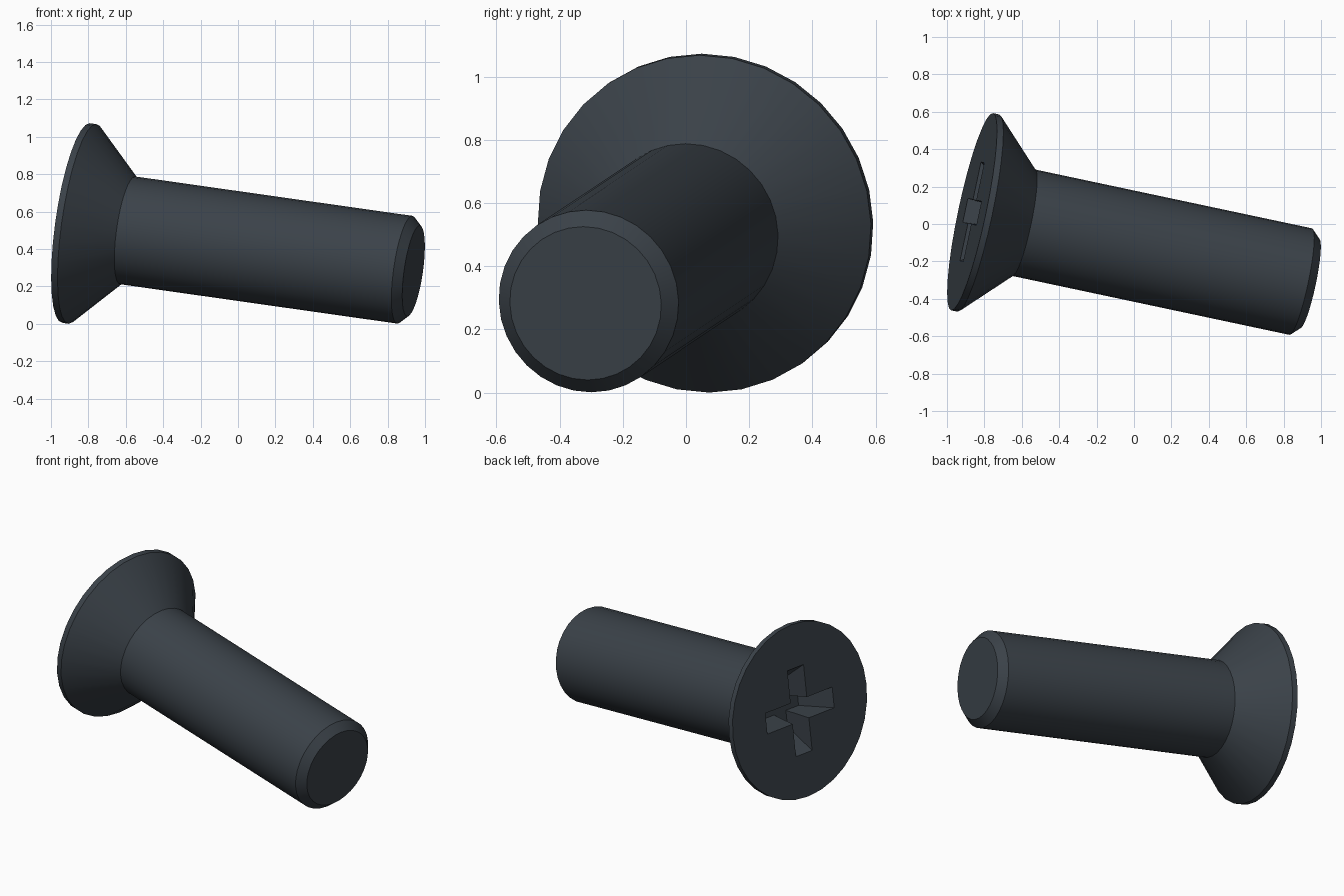
import bpy
import bmesh
from math import pi, radians
from mathutils import Vector, Matrix

cube = bpy.data.objects.get("Cube")
if cube:
    bpy.data.objects.remove(cube, do_unlink=True)

SIDES = 32
HEAD_R, SHAFT_R, TIP_R = 0.539, 0.291, 0.245
RIM, NECK, LENGTH, CHAMFER = 0.035, 0.285, 1.862, 0.048

steel = bpy.data.materials.new("dark steel")
steel.use_nodes = True
colour = (0.043, 0.054, 0.066, 1)
steel.diffuse_color = colour
bsdf = steel.node_tree.nodes["Principled BSDF"]
bsdf.inputs["Base Color"].default_value = colour
bsdf.inputs["Roughness"].default_value = 0.5


def make_object(name, bm):
    bmesh.ops.recalc_face_normals(bm, faces=bm.faces)
    mesh = bpy.data.meshes.new(name)
    bm.to_mesh(mesh)
    bm.free()
    mesh.materials.append(steel)
    obj = bpy.data.objects.new(name, mesh)
    bpy.context.collection.objects.link(obj)
    return obj


# Screw body: half profile turned about z, head face at zero, tip at LENGTH
bm = bmesh.new()
profile = [(HEAD_R, 0), (HEAD_R, RIM), (SHAFT_R, NECK),
           (SHAFT_R, LENGTH - CHAMFER), (TIP_R, LENGTH)]
rings = [[bm.verts.new(Matrix.Rotation(2 * pi * i / SIDES, 3, "Z") @ Vector((r, 0, z)))
          for i in range(SIDES)] for r, z in profile]
for low, high in zip(rings, rings[1:]):
    for i in range(SIDES):
        j = (i + 1) % SIDES
        bm.faces.new((low[i], low[j], high[j], high[i]))
bm.faces.new(rings[0])
bm.faces.new(rings[-1])
screw = make_object("countersunk_screw", bm)


# Cross recess cutter: plus-shaped outline tapering to a smaller floor
def cross_ring(bm, arm, half, z):
    quarter = [Vector((arm, -half, z)), Vector((arm, half, z)), Vector((half, half, z))]
    return [bm.verts.new(Matrix.Rotation(pi / 2 * k, 3, "Z") @ p)
            for k in range(4) for p in quarter]


bm = bmesh.new()
DEPTH, OUT = 0.18, 0.02
mouth = cross_ring(bm, 0.283, 0.067, -OUT)
floor = cross_ring(bm, 0.15, 0.048, DEPTH)
for i in range(len(mouth)):
    j = (i + 1) % len(mouth)
    bm.faces.new((mouth[i], mouth[j], floor[j], floor[i]))
bm.faces.new(mouth)
bm.faces.new(floor)
cutter = make_object("recess_cutter", bm)
cutter.hide_render = True

bpy.context.view_layer.objects.active = screw
screw.select_set(True)
cut = screw.modifiers.new("cross_recess", "BOOLEAN")
cut.operation = "DIFFERENCE"
cut.solver = "EXACT"
cut.object = cutter
bpy.ops.object.modifier_apply(modifier=cut.name)
bpy.data.objects.remove(cutter, do_unlink=True)

# Lean the screw so that it rests on head rim and tip
axis = Vector((1, -0.2125, -0.142)).normalized()
side = Vector((-axis.y, axis.x, 0)).normalized()
up = axis.cross(side)
mesh = screw.data
mesh.transform(Matrix((side, up, axis)).transposed().to_4x4())
points = [v.co for v in mesh.vertices]
lo = Vector([min(p[k] for p in points) for k in range(3)])
hi = Vector([max(p[k] for p in points) for k in range(3)])
mid = (lo + hi) / 2
mesh.transform(Matrix.Translation((-mid.x, -mid.y, -lo.z)))

bpy.ops.object.shade_smooth_by_angle(angle=radians(30))
